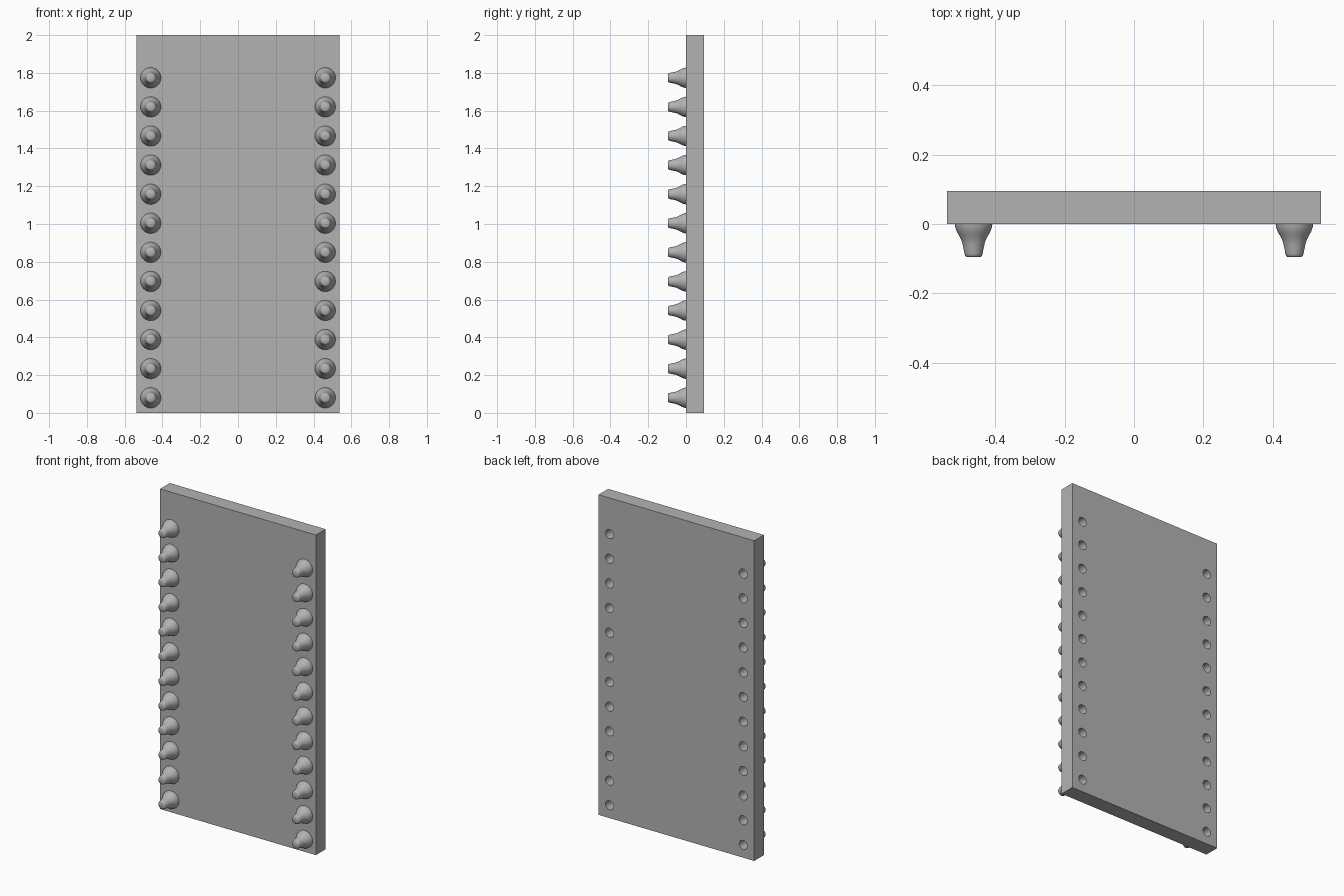
import bpy
import bmesh
from math import cos, sin, tau, radians

old = bpy.data.objects.get("Cube")
if old:
    bpy.data.objects.remove(old, do_unlink=True)

HALF_W, HALF_D, HEIGHT = 0.538, 0.095, 2.0
ROW_X, FIRST_Z, STEP, COUNT = 0.462, 0.08, 0.154, 12

grey = bpy.data.materials.new("plain_grey")
grey.use_nodes = True
colour = (0.45, 0.45, 0.45, 1)
grey.diffuse_color = colour
grey.node_tree.nodes["Principled BSDF"].inputs["Base Color"].default_value = colour


def make_object(name, bm):
    bmesh.ops.recalc_face_normals(bm, faces=bm.faces[:])
    mesh = bpy.data.meshes.new(name)
    bm.to_mesh(mesh)
    bm.free()
    mesh.materials.append(grey)
    obj = bpy.data.objects.new(name, mesh)
    bpy.context.collection.objects.link(obj)
    return obj


def lathe(bm, profile, x, z, sides=32):
    """Closed turned solid along y from (radius, y) pairs."""
    rings = [[bm.verts.new((x + r * cos(tau * i / sides), y, z + r * sin(tau * i / sides)))
              for i in range(sides)] for r, y in profile]
    for a, b in zip(rings, rings[1:]):
        for i in range(sides):
            j = (i + 1) % sides
            bm.faces.new((a[i], a[j], b[j], b[i]))
    bm.faces.new(rings[0])
    bm.faces.new(rings[-1])


def turned_row(name, profile, x):
    bm = bmesh.new()
    for i in range(COUNT):
        lathe(bm, profile, x, FIRST_Z + i * STEP)
    return make_object(name, bm)


def smooth(obj):
    bpy.ops.object.select_all(action="DESELECT")
    obj.select_set(True)
    bpy.context.view_layer.objects.active = obj
    bpy.ops.object.shade_smooth_by_angle(angle=radians(40))


# Flat board
bm = bmesh.new()
bmesh.ops.create_cube(bm, size=1)
for v in bm.verts:
    v.co = (v.co.x * 2 * HALF_W, (v.co.y + 0.5) * HALF_D, (v.co.z + 0.5) * HEIGHT)
board = make_object("board", bm)

# Tapered pegs on the front, round sockets in the back
peg = [(0.054, 0.0), (0.053, -0.008), (0.049, -0.02), (0.043, -0.031), (0.036, -0.044),
       (0.032, -0.056), (0.029, -0.07), (0.026, -0.086), (0.024, -0.092), (0.02, -HALF_D)]
socket = [(0.028, HALF_D + 0.02), (0.028, 0.03)]

for side, x in (("left", ROW_X), ("right", -ROW_X)):
    smooth(turned_row(side + "_pegs", peg, x))
    cutter = turned_row(side + "_socket_cutter", socket, x)
    cutter.hide_render = True
    cutter.hide_set(True)
    cut = board.modifiers.new(side + "_sockets", "BOOLEAN")
    cut.operation = "DIFFERENCE"
    cut.solver = "EXACT"
    cut.object = cutter

smooth(board)
